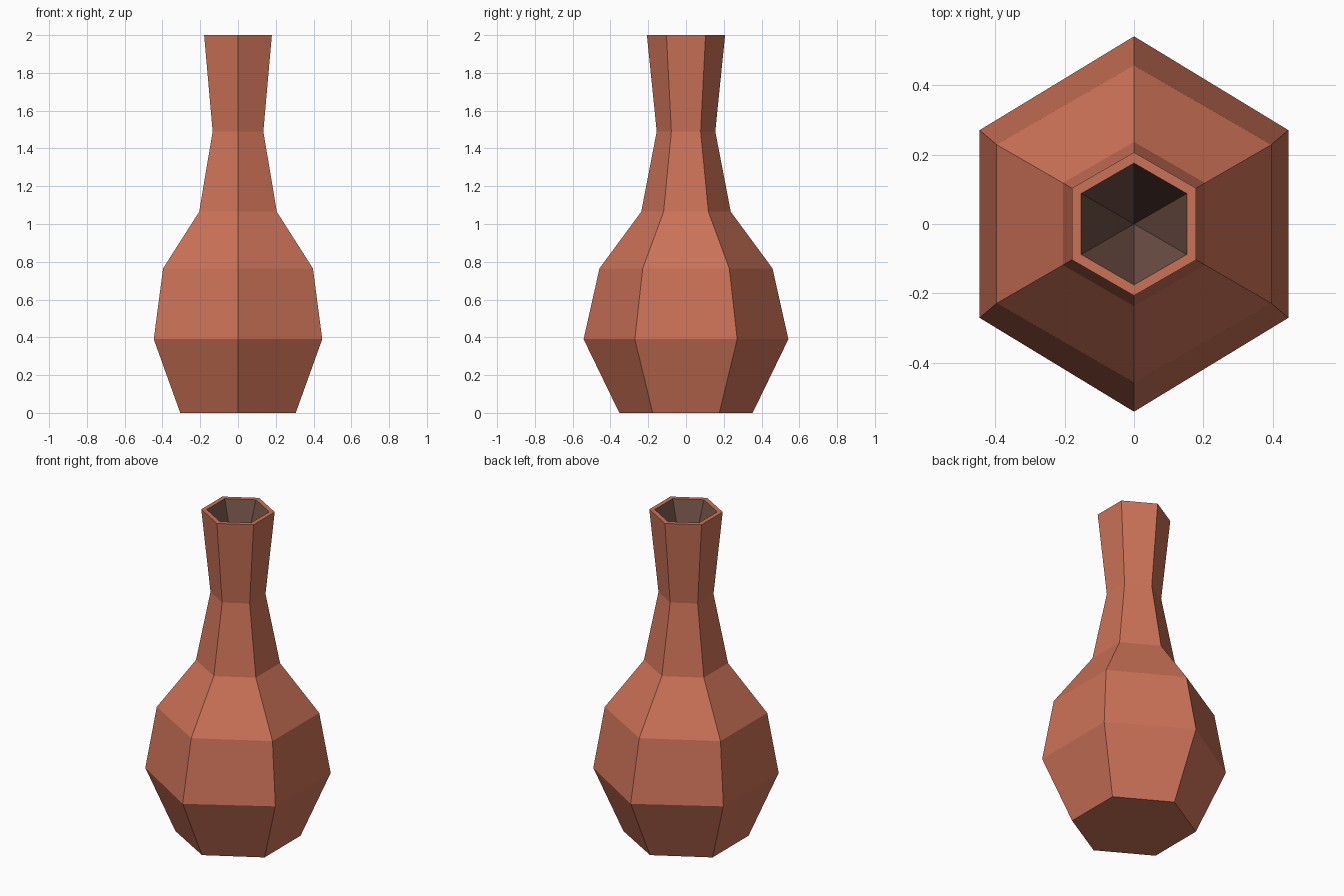
import bpy, bmesh, math

if "Cube" in bpy.data.objects:
    bpy.data.objects.remove(bpy.data.objects["Cube"])

def material(name, rgb):
    m = bpy.data.materials.new(name)
    m.diffuse_color = (*rgb, 1.0)
    m.use_nodes = True
    m.node_tree.nodes["Principled BSDF"].inputs["Base Color"].default_value = m.diffuse_color
    return m

clay = material("terracotta", (0.60, 0.168, 0.095))
dark = material("dark inside", (0.16, 0.08, 0.06))

# Profile: (radius, height, sideways scale), foot up to the rim's inner edge
PROFILE = [(0.353, 0.0, 1), (0.542, 0.39, 0.95), (0.458, 0.765, 1),
           (0.237, 1.065, 1), (0.155, 1.49, 1), (0.207, 2.0, 1),
           (0.176, 2.0, 1)]
SIDES = 6
INSIDE_TIP = 1.55

bm = bmesh.new()
rings = []
for r, z, sx in PROFILE:
    angles = [math.pi / 2 + i * math.tau / SIDES for i in range(SIDES)]
    rings.append([bm.verts.new((r * sx * math.cos(a), r * math.sin(a), z))
                  for a in angles])

# Foot, walls and rim
bm.faces.new(list(reversed(rings[0])))
for low, high in zip(rings, rings[1:]):
    for i in range(SIDES):
        j = (i + 1) % SIDES
        bm.faces.new((low[i], low[j], high[j], high[i]))

# Dark hollow tapering to a point inside the neck
tip = bm.verts.new((0, 0, INSIDE_TIP))
for i in range(SIDES):
    f = bm.faces.new((rings[-1][i], rings[-1][(i + 1) % SIDES], tip))
    f.material_index = 1

bmesh.ops.recalc_face_normals(bm, faces=bm.faces[:])
mesh = bpy.data.meshes.new("vase")
bm.to_mesh(mesh)
bm.free()
mesh.materials.append(clay)
mesh.materials.append(dark)
vase = bpy.data.objects.new("vase", mesh)
bpy.context.collection.objects.link(vase)
